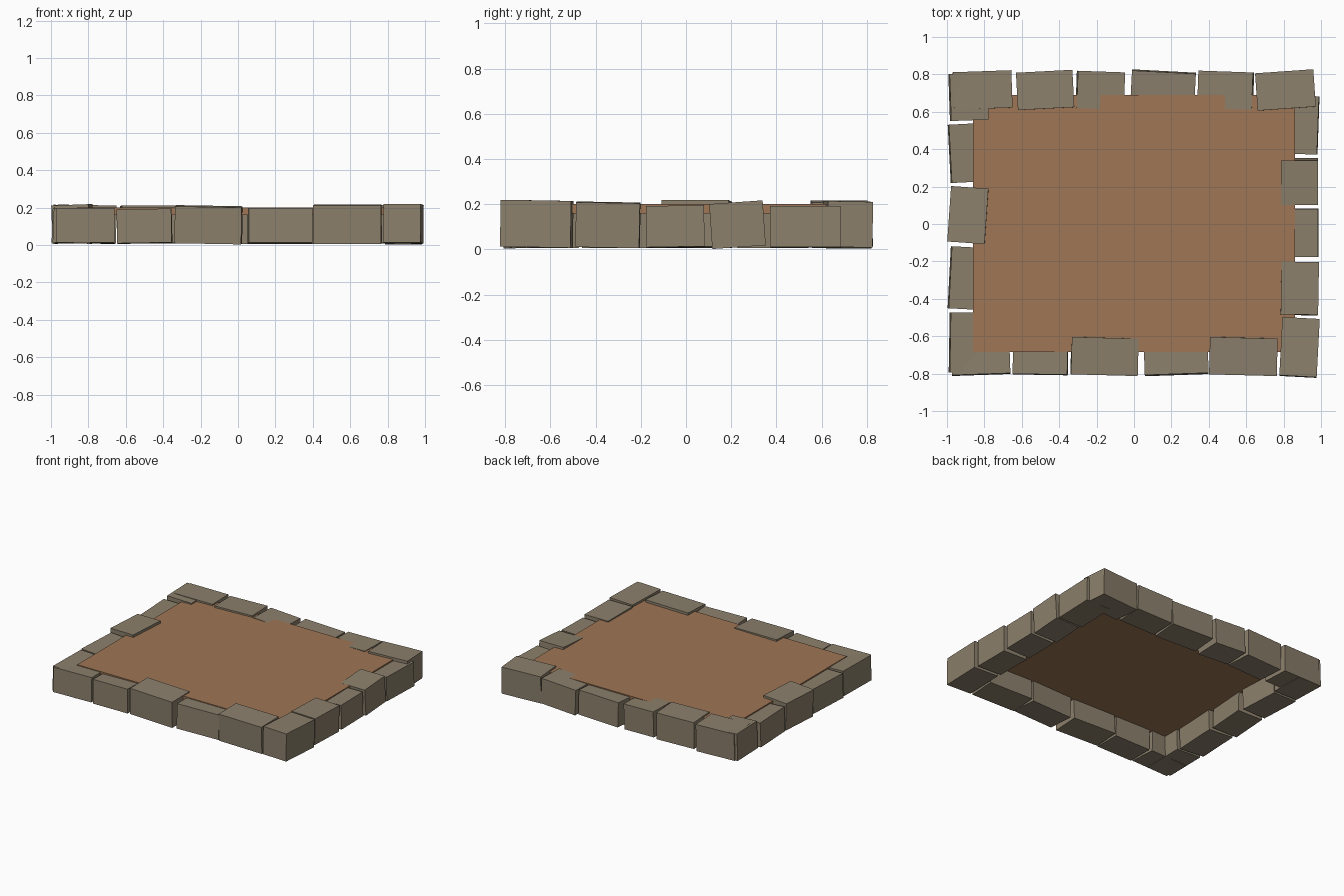
import bpy
from math import radians
from mathutils import Euler, Matrix, Vector

if "Cube" in bpy.data.objects:
    bpy.data.objects.remove(bpy.data.objects["Cube"], do_unlink=True)


def make_material(name, rgb):
    mat = bpy.data.materials.new(name)
    mat.use_nodes = True
    colour = (*rgb, 1.0)
    mat.diffuse_color = colour
    bsdf = next(n for n in mat.node_tree.nodes if n.type == "BSDF_PRINCIPLED")
    bsdf.inputs["Base Color"].default_value = colour
    bsdf.inputs["Roughness"].default_value = 0.9
    return mat


stone_grey = make_material("warm grey stone", (0.26, 0.215, 0.15))
earth_brown = make_material("earth brown", (0.345, 0.18, 0.094))


def make_box(name, matrix, size, material):
    """Add a flat-shaded box with its size baked into the mesh."""
    bpy.ops.mesh.primitive_cube_add(size=1)
    box = bpy.context.object
    box.name = name
    box.data.transform(Matrix.Diagonal((*size, 1.0)))
    box.matrix_world = matrix
    box.data.materials.append(material)
    return box


# Earth floor held between the stones
floor_top, floor_bottom = 0.2, 0.16
make_box("earth_floor",
         Matrix.Translation((0, 0.002, (floor_top + floor_bottom) / 2)),
         (1.72, 1.375, floor_top - floor_bottom), earth_brown)

DEPTH = 0.2
BASE = 0.01


def make_stone(name, facing, outer, start, end, top, yaw, tilt, roll):
    """One border stone. Tilt lifts its inner edge, roll its right-hand end."""
    height = top - BASE
    turn = Matrix.Rotation(radians(facing), 4, "Z")
    along = turn @ Vector((1, 0, 0))
    outward = turn @ Vector((0, -1, 0))
    middle = (start + end) / 2
    centre = outward * (outer - DEPTH / 2)
    centre += Vector((abs(along.x), abs(along.y), 0)) * middle
    centre.z = BASE + height / 2
    lean = Euler((radians(tilt), radians(-roll), radians(yaw))).to_matrix().to_4x4()
    make_box(name, Matrix.Translation(centre) @ turn @ lean,
             (end - start - 0.008, DEPTH, height), stone_grey)


# Each row: start, end, top height, yaw, tilt, roll
front = [
    (-.98, -.66, .195, 2, -1.5, 0),
    (-.65, -.35, .191, -1, -1, 1),
    (-.34, .025, .207, -1.5, 2, -1),
    (.05, .4, .195, 2, -2, 0),
    (.4, .77, .214, -1.5, 2, 0),
]
right = [
    (-.82, -.5, .217, -3, 0, -1),
    (-.49, -.2, .208, -1, 1, -1),
    (-.18, .085, .192, 0, -1, 1),
    (.105, .35, .209, 0, 0, 4),
    (.37, .69, .191, -2, -1, 0),
]
back = [
    (-.97, -.65, .212, 2, 1, 1),
    (-.63, -.32, .21, 3, 1, 0),
    (-.31, -.05, .2, -2, 0, 2),
    (-.02, .33, .193, -3, -2, 0),
    (.34, .64, .2, -2, 0, -2),
    (.65, .97, .212, 4, 1, 0),
]
left = [
    (.55, .81, .212, 2, -2, 0),
    (.22, .54, .192, 3, -2, 0),
    (-.105, .2, .215, -4, 2, 0),
    (-.46, -.12, .192, -3, -2, 0),
    (-.8, -.47, .196, -1, -2, 0),
]

# Border of stones around all four sides
for side, facing, outer, rows in (
    ("front", 0, .805, front),
    ("right_hand", 90, .985, right),
    ("back", 180, .815, back),
    ("left_hand", 270, .985, left),
):
    for number, row in enumerate(rows, 1):
        make_stone(f"{side}_stone_{number}", facing, outer, *row)
